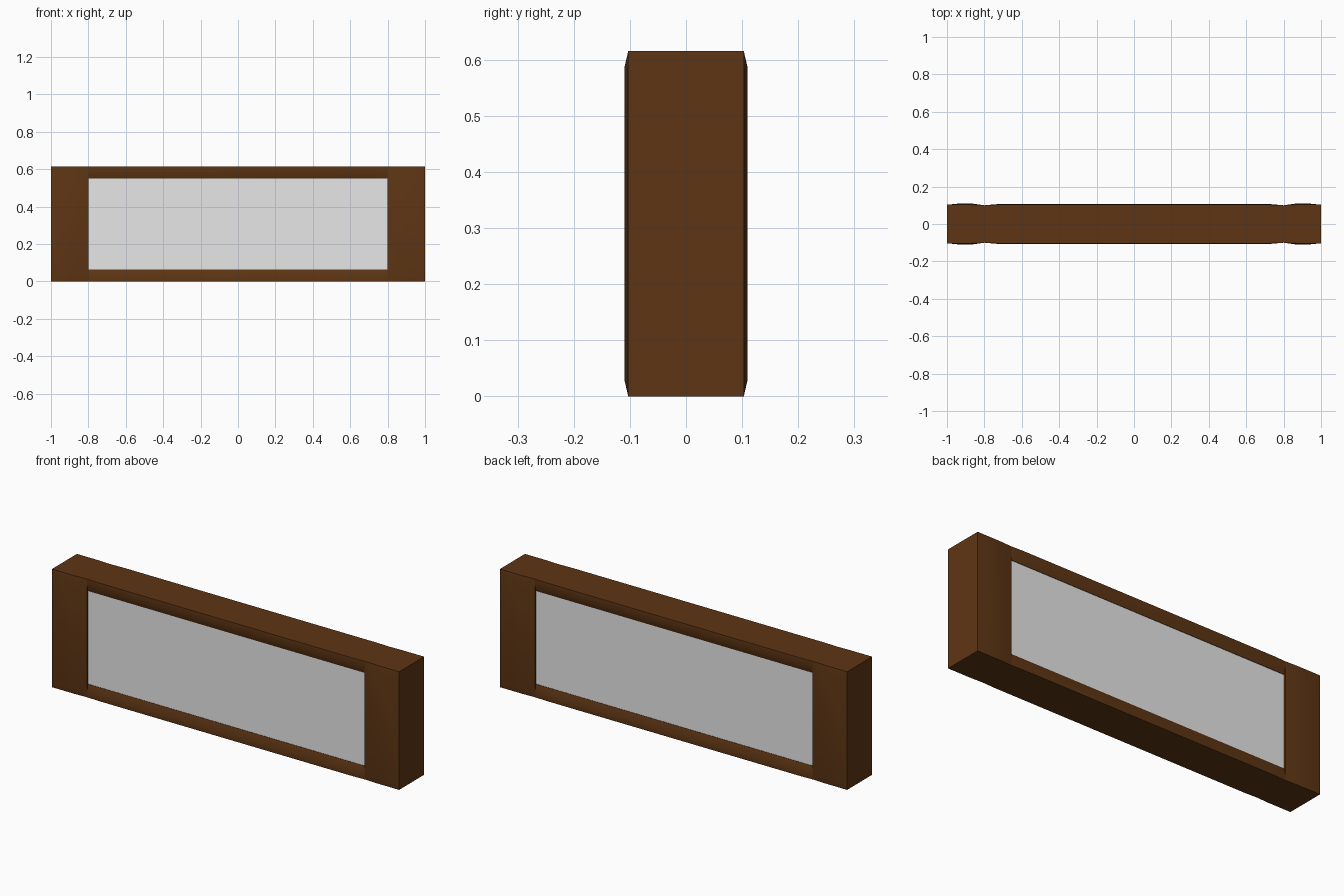
import bpy, bmesh

if "Cube" in bpy.data.objects:
    bpy.data.objects.remove(bpy.data.objects["Cube"])


def material(name, rgb):
    m = bpy.data.materials.new(name)
    m.diffuse_color = (*rgb, 1)
    m.use_nodes = True
    m.node_tree.nodes["Principled BSDF"].inputs["Base Color"].default_value = m.diffuse_color
    return m


BROWN = material("dark brown wood", (0.112, 0.036, 0.007))
GREY = material("light grey panel", (0.8, 0.8, 0.8))


def padded_block(name, xs, zs, depth, mat):
    """Closed block over an x/z grid; front and back bulge by depth[i][j]."""
    bm = bmesh.new()
    nx, nz = len(xs), len(zs)
    grids = {s: [[bm.verts.new((x, s * depth[i][j], z)) for j, z in enumerate(zs)]
                 for i, x in enumerate(xs)] for s in (-1, 1)}
    f, b = grids[-1], grids[1]
    for g in (f, b):
        for i in range(nx - 1):
            for j in range(nz - 1):
                bm.faces.new((g[i][j], g[i + 1][j], g[i + 1][j + 1], g[i][j + 1]))
    # close the rim between front and back
    rim = ([(i, 0) for i in range(nx)] + [(nx - 1, j) for j in range(1, nz)]
           + [(i, nz - 1) for i in range(nx - 2, -1, -1)]
           + [(0, j) for j in range(nz - 2, 0, -1)])
    for (i, j), (k, l) in zip(rim, rim[1:] + rim[:1]):
        bm.faces.new((f[i][j], f[k][l], b[k][l], b[i][j]))
    bmesh.ops.recalc_face_normals(bm, faces=bm.faces[:])
    me = bpy.data.meshes.new(name)
    bm.to_mesh(me)
    bm.free()
    me.materials.append(mat)
    ob = bpy.data.objects.new(name, me)
    bpy.context.collection.objects.link(ob)
    bpy.ops.object.select_all(action='DESELECT')
    ob.select_set(True)
    bpy.context.view_layer.objects.active = ob
    bpy.ops.object.shade_smooth_by_angle(angle=0.5)
    return ob


H = 0.615

# wide end posts with a gently bulging face
post_zs = [0, 0.03, H - 0.03, H]
edge, mid, inner = [0.103] * 4, [0.103, 0.11, 0.11, 0.103], [0.1] * 4
for side, name in ((-1, "left_post"), (1, "right_post")):
    padded_block(name, [side * x for x in (1, 0.93, 0.87, 0.8)], post_zs,
                 [edge, mid, mid, inner], BROWN)

# slim rails, rounded in towards the panel and tapering at the posts
rail_xs = [-0.8, -0.73, 0.73, 0.8]
end, middle = [0.1, 0.1, 0.092], [0.103, 0.106, 0.092]
for name, zs in (("bottom_rail", [0, 0.03, 0.065]),
                 ("top_rail", [H, H - 0.03, H - 0.065])):
    padded_block(name, rail_xs, zs, [end, middle, middle, end], BROWN)

# slightly recessed centre panel
padded_block("centre_panel", [-0.8, 0.8], [0.065, H - 0.065],
             [[0.09] * 2] * 2, GREY)
